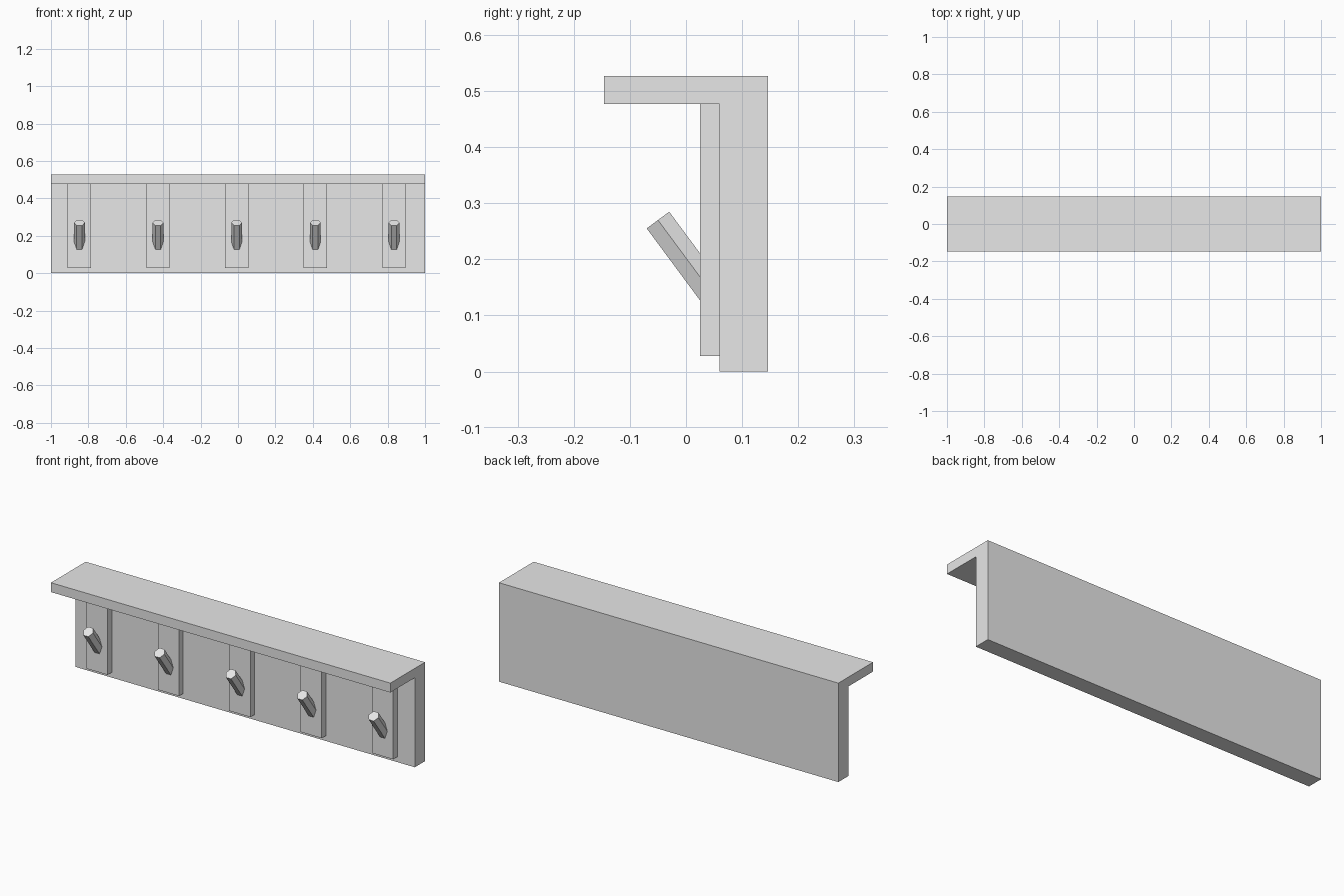
import bpy
import bmesh
from math import pi
from mathutils import Vector, Matrix

if "Cube" in bpy.data.objects:
    bpy.data.objects.remove(bpy.data.objects["Cube"], do_unlink=True)

# Single plain grey material
grey = bpy.data.materials.new("light_grey")
grey.use_nodes = True
grey.diffuse_color = (0.8, 0.8, 0.8, 1)
grey.node_tree.nodes["Principled BSDF"].inputs["Base Color"].default_value = (0.8, 0.8, 0.8, 1)


def finish(name, bm):
    bmesh.ops.recalc_face_normals(bm, faces=bm.faces)
    mesh = bpy.data.meshes.new(name)
    bm.to_mesh(mesh)
    bm.free()
    mesh.materials.append(grey)
    obj = bpy.data.objects.new(name, mesh)
    bpy.context.collection.objects.link(obj)
    return obj


def extrude_profile(name, profile, x0, x1):
    """Extrude a (y, z) outline along x."""
    bm = bmesh.new()
    face = bm.faces.new([bm.verts.new((x0, y, z)) for y, z in profile])
    res = bmesh.ops.extrude_face_region(bm, geom=[face])
    verts = [g for g in res["geom"] if isinstance(g, bmesh.types.BMVert)]
    bmesh.ops.translate(bm, verts=verts, vec=(x1 - x0, 0, 0))
    return finish(name, bm)


def hex_peg(name, start, end, radius):
    """Six-sided rod between two points, with corners pointing along x."""
    axis = end - start
    across = Vector((1, 0, 0))
    up = axis.normalized()
    rot = Matrix((across, up.cross(across), up)).transposed().to_4x4()
    # the corner phase is turned so that two corners lie on the x axis
    bm = bmesh.new()
    bmesh.ops.create_cone(bm, cap_ends=True, segments=6, radius1=radius,
                          radius2=radius, depth=axis.length,
                          matrix=Matrix.Translation((start + end) / 2) @ rot
                          @ Matrix.Rotation(pi / 2, 4, "Z"))
    return finish(name, bm)


# Backboard and shelf as one L-shaped section
BOARD_FRONT, BACK, SHELF_FRONT = 0.06, 0.146, -0.146
SHELF_BOTTOM, TOP = 0.477, 0.527
extrude_profile("backboard_and_shelf",
                [(BACK, 0), (BACK, TOP), (SHELF_FRONT, TOP),
                 (SHELF_FRONT, SHELF_BOTTOM), (BOARD_FRONT, SHELF_BOTTOM),
                 (BOARD_FRONT, 0)], -1, 1)

# Five hook plates, each with a slanted peg
PLATE_FRONT, PLATE_BOTTOM, HALF_WIDTH = 0.025, 0.028, 0.0625
for i in range(5):
    x = -0.007 + (i - 2) * 0.4205
    extrude_profile(f"hook_plate_{i + 1}",
                    [(BOARD_FRONT, PLATE_BOTTOM), (BOARD_FRONT, SHELF_BOTTOM),
                     (PLATE_FRONT, SHELF_BOTTOM), (PLATE_FRONT, PLATE_BOTTOM)],
                    x - HALF_WIDTH, x + HALF_WIDTH)
    peg = hex_peg(f"hook_peg_{i + 1}", Vector((x, 0.05, 0.135)),
                  Vector((x, -0.05, 0.27)), 0.0288)
    # keep corners on the x axis whatever the primitive's starting angle
    xs = [v.co.x - x for v in peg.data.vertices]
    if max(xs) < 0.027:
        spin = Matrix.Translation((x, 0, 0.2025))
        slant = Vector((0, -0.1, 0.135)).normalized()
        peg.data.transform(spin @ Matrix.Rotation(pi / 6, 4, slant) @ spin.inverted())
